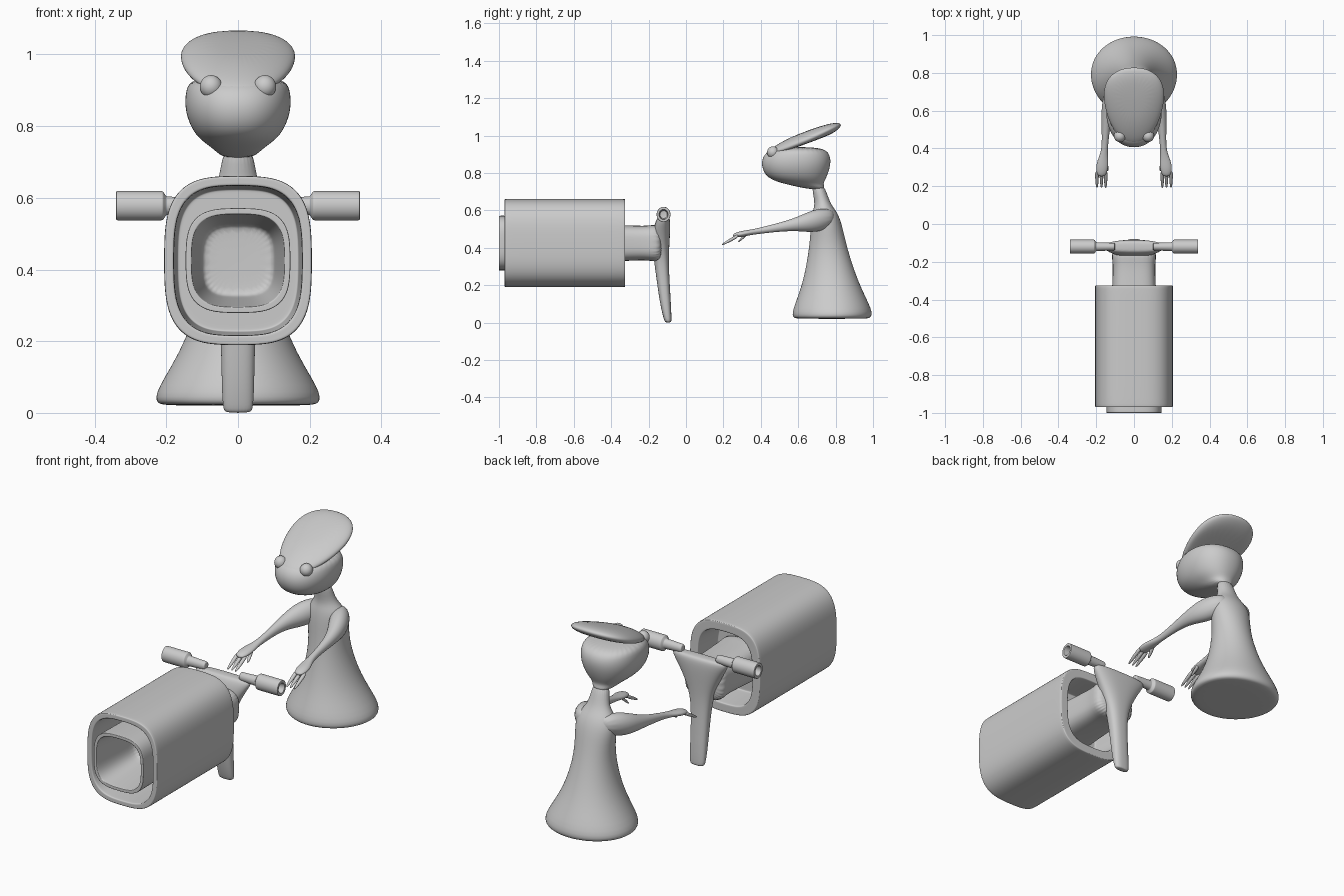
import bpy, bmesh, math
from mathutils import Vector

default_cube = bpy.data.objects.get("Cube")
if default_cube:
    bpy.data.objects.remove(default_cube, do_unlink=True)

grey = bpy.data.materials.new("plain grey")
grey.use_nodes = True
grey.diffuse_color = (0.6, 0.6, 0.6, 1)
grey.node_tree.nodes["Principled BSDF"].inputs["Base Color"].default_value = grey.diffuse_color


def make_object(name, mesh, mirrored=False):
    """Turn a bmesh into a smooth grey object, optionally mirrored left to right."""
    bmesh.ops.recalc_face_normals(mesh, faces=mesh.faces)
    data = bpy.data.meshes.new(name)
    mesh.to_mesh(data)
    mesh.free()
    data.materials.append(grey)
    for polygon in data.polygons:
        polygon.use_smooth = True
    obj = bpy.data.objects.new(name, data)
    bpy.context.collection.objects.link(obj)
    smoothing = obj.modifiers.new("Smoothing", "SUBSURF")
    smoothing.levels = smoothing.render_levels = 2
    if mirrored:
        mirror = obj.modifiers.new("Mirror", "MIRROR")
        mirror.use_mirror_merge = False


def with_support_rings(sections, distance):
    """Add rings close to every corner so that smoothing keeps it crisp."""
    result = [sections[0]]
    for start, end in zip(sections, sections[1:]):
        share = min(distance / (end - start).length, 1 / 3)
        result += [start.lerp(end, share), end.lerp(start, share), end]
    return result


def loft(name, axis, sections, power=2, sides=24, crisp=0, tilt=0, egg=0, mirrored=False):
    """Skin superellipse rings given as (x, y, z, half width, half depth)."""
    first, second = {"x": (1, 2), "y": (0, 2), "z": (0, 1)}[axis]
    sections = [Vector(section) for section in sections]
    if crisp:
        sections = with_support_rings(sections, crisp)
    mesh = bmesh.new()
    rings = []
    for section in sections:
        x, y, z, width, depth = section
        ring = []
        for step in range(sides):
            angle = math.tau * (step + 0.5) / sides
            c, s = math.cos(angle), math.sin(angle)
            across = math.copysign(abs(c) ** (2 / power), c)
            along = math.copysign(abs(s) ** (2 / power), s)
            point = Vector((x, y, z))
            point[first] += across * width * (1 + egg * along)
            point[second] += along * depth
            point.z += tilt * along * depth
            ring.append(mesh.verts.new(point))
        rings.append(ring)
    for lower, upper in zip(rings, rings[1:]):
        for i in range(sides):
            j = (i + 1) % sides
            mesh.faces.new((lower[i], lower[j], upper[j], upper[i]))
    mesh.faces.new(rings[0])
    mesh.faces.new(rings[-1])
    make_object(name, mesh, mirrored)


def sleeve(name, profile, extra_height, crisp=0):
    """Rounded-square body along the barrel line from (y, half width) pairs."""
    centre_height = 0.425
    loft(name, "y", [(0, y, centre_height, w, w + extra_height) for y, w in profile],
         power=3.2, sides=32, crisp=crisp)


def standing(name, rows, **options):
    """Upright body from (z, y, half width, half depth) rows."""
    loft(name, "z", [(0, y, z, w, d) for z, y, w, d in rows], **options)


# Barrel: hollow shell, protruding muzzle tube, and neck towards the yoke
front, back, shell = -0.97, -0.325, 0.207
sleeve("barrel_shell", [(-.7, .1), (-.7, .17), (front, .18), (front, shell),
                        (back, shell), (back, .16), (-.48, .15), (-.48, .1)], .03, crisp=.012)
sleeve("muzzle_tube", [(-.72, .1), (-1, .13), (-1, .147), (-.6, .143)], 0, crisp=.007)
sleeve("barrel_neck", [(-.5, .13), (-.45, .12), (-.3, .115), (-.2, .11), (-.12, .13)], -.02)

# Yoke: narrow leg widening upwards into a triangular plate
standing("yoke", [(0, -.095, .035, .015), (.01, -.097, .043, .02), (.1, -.11, .046, .03),
                  (.3, -.13, .05, .037), (.4, -.135, .075, .045), (.5, -.13, .13, .047),
                  (.56, -.12, .17, .036), (.57, -.12, .14, .02)], power=2.5)

# Hand grips: slim stem, then a cylinder with a hollow end
grip_profile = [(.1, .02), (.2, .024), (.21, .038), (.34, .038), (.34, .024), (.3, .02)]
loft("hand_grip", "x", [(x, -.12, .578, r, r * 1.1) for x, r in grip_profile],
     sides=16, crisp=.006, mirrored=True)

# Robed body, from the flared hem up to the neck
standing("body", [(.02, .78, .2, .19), (.025, .78, .23, .21), (.06, .783, .235, .22),
                  (.2, .775, .14, .152), (.4, .76, .09, .1), (.54, .75, .115, .082),
                  (.6, .74, .09, .062), (.64, .73, .05, .038), (.75, .7, .045, .037)], egg=.05)

# Head: round jaw and face under a slanted overhanging crown
standing("head", [(.71, .71, .045, .04), (.74, .63, .07, .1), (.77, .59, .12, .16),
                  (.84, .587, .15, .188), (.9, .593, .147, .18), (.94, .6, .13, .13)],
         power=2.2, sides=32, egg=.04)
standing("crown", [(.94, .6, .12, .13), (.95, .61, .148, .19), (.98, .63, .16, .207),
                   (1.01, .65, .132, .17), (1.03, .66, .07, .09)],
         power=2.2, sides=32, tilt=.36, egg=.25)

# Eyes
eye = bmesh.new()
bmesh.ops.create_uvsphere(eye, u_segments=16, v_segments=8, radius=.033)
bmesh.ops.translate(eye, verts=eye.verts, vec=(.075, .465, .91))
make_object("eye", eye, mirrored=True)

# Arms slope forward; the hand end is flattened into a palm
arm_rows = [(.8, .06, .04), (.7, .1, .065), (.6, .14, .035), (.5, .15, .022),
            (.39, .155, .015), (.34, .165, .03), (.29, .17, .035), (.25, .172, .02)]
loft("arm", "y", [(x, y, .42 + .18 * y, r, r * (.5 if y < .35 else 1.1))
                  for y, x, r in arm_rows], sides=12, mirrored=True)


def digit(name, axis, root, tip):
    """Tapering finger between two points."""
    path = [Vector(root).lerp(Vector(tip), step / 4) for step in range(5)]
    loft(name, axis, [(*point, radius, radius) for point, radius in
                      zip(path, (.01, .011, .01, .008, .004))], sides=8, mirrored=True)


# Fingers droop forward, thumbs hang below the palm
for name, x in (("inner_finger", .15), ("middle_finger", .172), ("outer_finger", .196)):
    digit(name, "y", (x, .28, .465), (x, .19, .415))
digit("thumb", "z", (.15, .33, .48), (.14, .28, .43))
